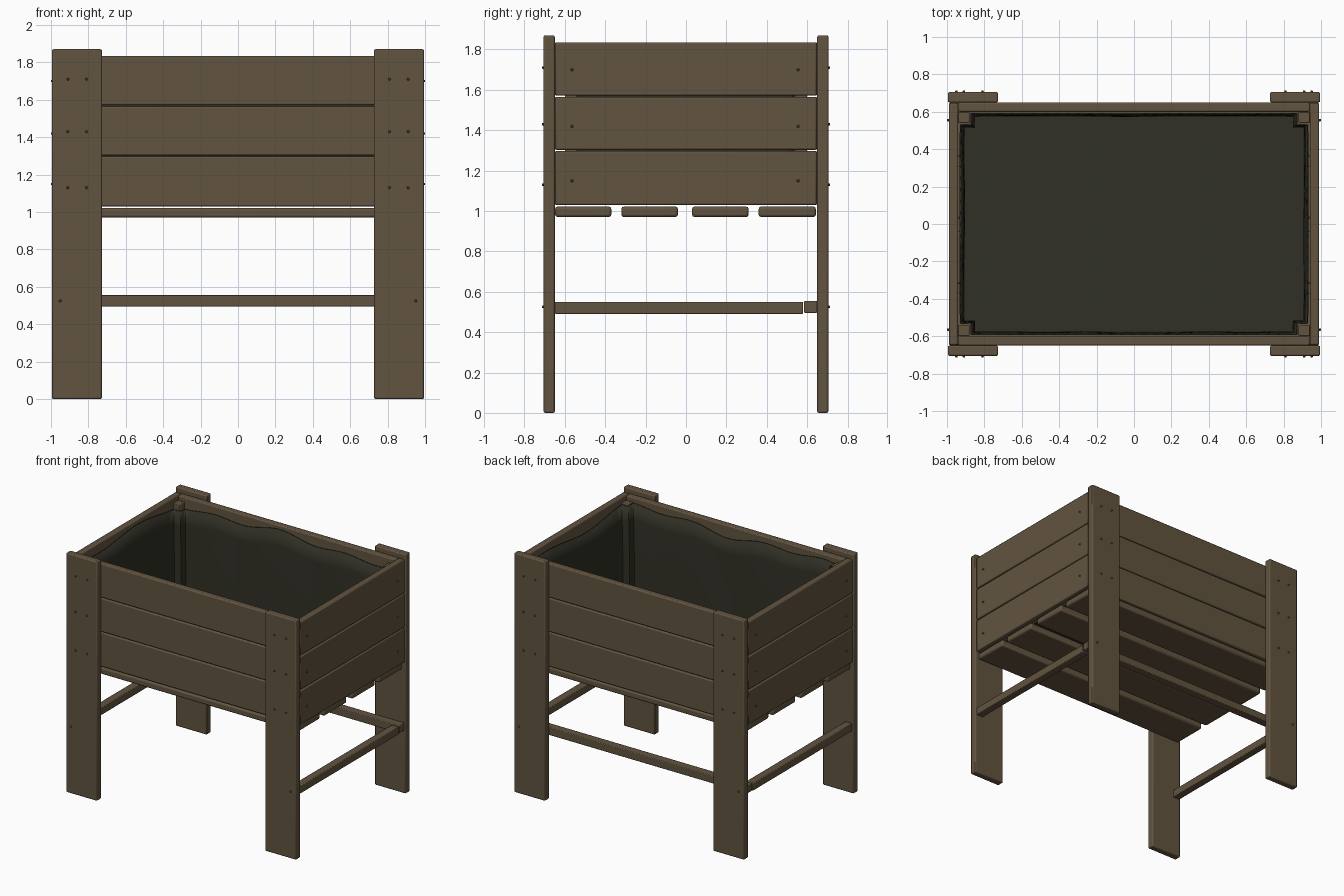
import bpy, bmesh, math

if "Cube" in bpy.data.objects:
    bpy.data.objects.remove(bpy.data.objects["Cube"])


def material(name, rgb):
    m = bpy.data.materials.new(name)
    m.diffuse_color = (*rgb, 1)
    m.use_nodes = True
    m.node_tree.nodes["Principled BSDF"].inputs["Base Color"].default_value = m.diffuse_color
    return m


WOOD = material("brown wood", (0.122, 0.088, 0.051))
LINER = material("dark liner", (0.030, 0.029, 0.019))


def finish(name, bm, mat):
    me = bpy.data.meshes.new(name)
    bmesh.ops.recalc_face_normals(bm, faces=bm.faces)
    bm.to_mesh(me)
    bm.free()
    me.materials.append(mat)
    ob = bpy.data.objects.new(name, me)
    bpy.context.collection.objects.link(ob)
    return ob


def board(name, x, y, z, bevel=0.008):
    """Rounded board given by its (min, max) on each axis."""
    bm = bmesh.new()
    bmesh.ops.create_cube(bm, size=1)
    for v in bm.verts:
        v.co = [(a + b) / 2 + c * (b - a) for (a, b), c in zip((x, y, z), v.co)]
    ob = finish(name, bm, WOOD)
    mod = ob.modifiers.new("soft edges", 'BEVEL')
    mod.width, mod.segments = bevel, 2
    return ob


def span(sign, a, b):
    return tuple(sorted((sign * a, sign * b)))


def screws(name, points, axis, sign):
    """Small screw heads standing proud of a face along x or y."""
    bm = bmesh.new()
    for p in points:
        made = bmesh.ops.create_cone(bm, cap_ends=True, segments=8, radius1=0.008,
                                     radius2=0.005, depth=0.012)["verts"]
        for v in made:
            a, b, c = v.co
            off = (sign * c, a, b) if axis == 'x' else (a, sign * c, b)
            v.co = [p[i] + off[i] for i in range(3)]
    finish(name, bm, WOOD)


ROWS = [(1.03, 1.297), (1.303, 1.565), (1.571, 1.835)]
for sx, xn in ((-1, "left"), (1, "right")):
    for sy, yn in ((-1, "front"), (1, "back")):
        # legs and inner corner posts
        board(f"{yn}_{xn}_leg", span(sx, 0.727, 0.995), span(sy, 0.65, 0.705), (0, 1.87))
        board(f"{yn}_{xn}_corner_post", span(sx, 0.88, 0.94), span(sy, 0.54, 0.60), (1.03, 1.80), 0.005)
        pts = [(sx * x, sy * 0.708, z) for x in (0.81, 0.91) for z in (1.13, 1.43, 1.71)]
        screws(f"{yn}_{xn}_leg_screws", pts + [(sx * 0.95, sy * 0.708, 0.525)], 'y', sy)
    # end planks and stretcher
    for i, z in enumerate(ROWS):
        board(f"{xn}_end_plank_{i}", span(sx, 0.94, 0.99), (-0.647, 0.647), z)
    board(f"{xn}_stretcher", span(sx, 0.925, 0.985), (-0.65, 0.58), (0.49, 0.55), 0.005)
    screws(f"{xn}_end_screws", [(sx * 0.993, y, z) for y in (-0.565, 0.555)
                                for z in (1.15, 1.42, 1.70)], 'x', sx)

# long planks and back stretcher
for s, n in ((-1, "front"), (1, "back")):
    for i, z in enumerate(ROWS):
        board(f"{n}_plank_{i}", (-0.94, 0.94), span(s, 0.60, 0.65), z)
board("back_stretcher", (-0.985, 0.985), (0.585, 0.65), (0.495, 0.555), 0.005)

# floor slats
for i, y in enumerate([(-0.648, -0.37), (-0.32, -0.04), (0.03, 0.31), (0.36, 0.643)]):
    board(f"floor_slat_{i}", (-0.97, 0.97), y, (0.97, 1.022), 0.012)

# liner: draped sheet notched round the corner posts
X, Y, NX, NY = 0.928, 0.59, 0.870, 0.530
quarter = [(X, NY), (NX, NY), (NX, Y)]
corners = (quarter + [(-x, y) for x, y in reversed(quarter)]
           + [(-x, -y) for x, y in quarter] + [(x, -y) for x, y in reversed(quarter)])
outline = []
for (x0, y0), (x1, y1) in zip(corners, corners[1:] + corners[:1]):
    n = max(2, int(math.hypot(x1 - x0, y1 - y0) / 0.06))
    outline += [(x0 + (x1 - x0) * k / n, y0 + (y1 - y0) * k / n) for k in range(n)]
bm = bmesh.new()
rings = []
for k in range(7):
    t = k / 6
    ring = []
    for x, y in outline:
        wave = math.sin(5 * x + 3 * y) * 0.5 + math.sin(11 * x - 7 * y) * 0.5
        top = 1.775 + 0.035 * wave
        pull = 1 - 0.02 * t * t - 0.008 * (1 + wave) * math.sin(math.pi * t)
        ring.append(bm.verts.new((x * pull, y * pull, top + (1.045 - top) * t)))
    rings.append(ring)
for a, b in zip(rings, rings[1:]):
    for i in range(len(a)):
        j = (i + 1) % len(a)
        bm.faces.new((a[i], a[j], b[j], b[i]))
bm.faces.new(rings[-1])
liner = finish("planter_liner", bm, LINER)
mod = liner.modifiers.new("sheet thickness", 'SOLIDIFY')
mod.thickness, mod.offset = 0.008, 0

# smooth soft edges, keep sharp ones
bpy.ops.object.select_all(action='SELECT')
bpy.context.view_layer.objects.active = liner
bpy.ops.object.shade_smooth_by_angle(angle=math.radians(35))
